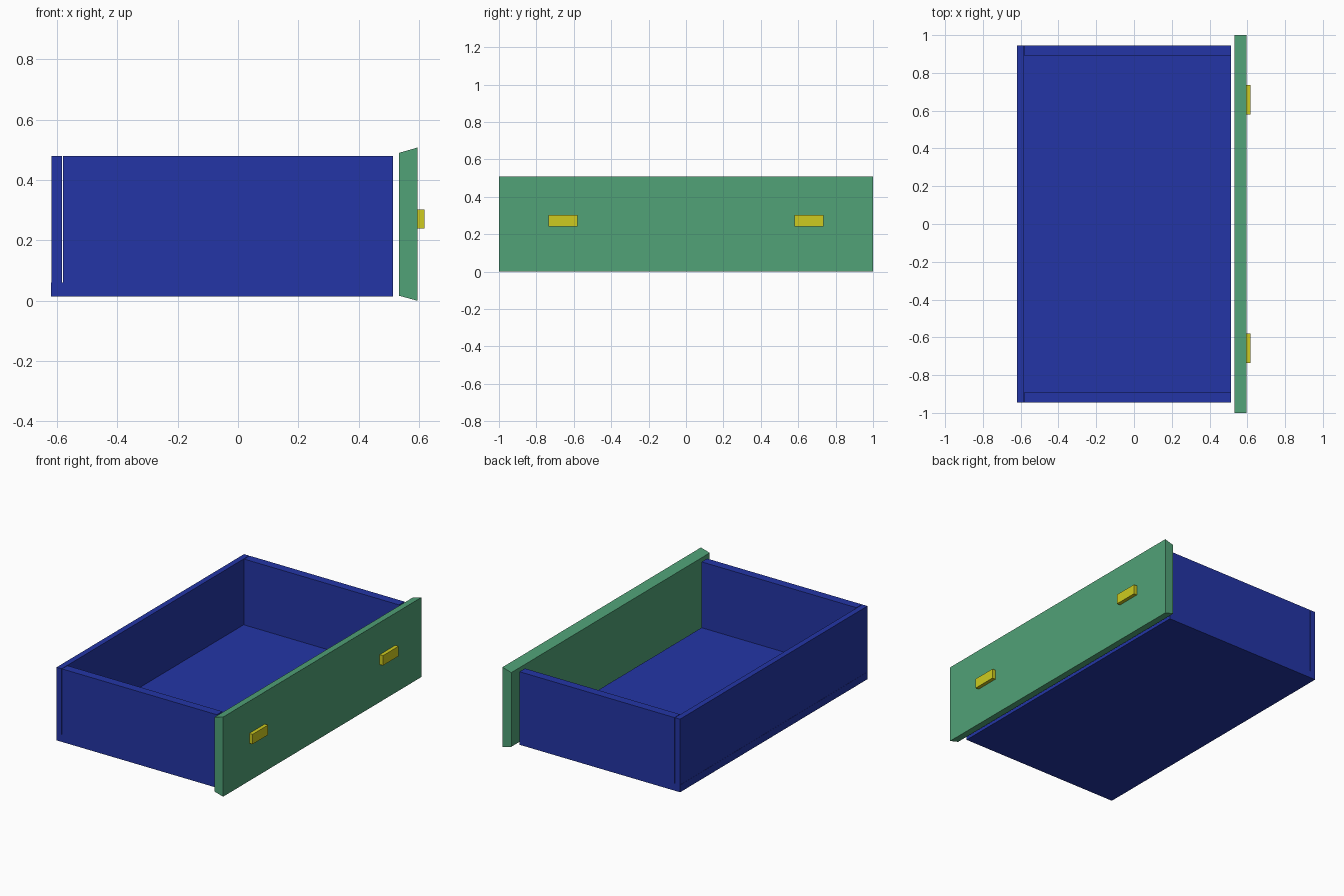
import bpy, bmesh

if "Cube" in bpy.data.objects:
    bpy.data.objects.remove(bpy.data.objects["Cube"])


def material(name, rgb):
    m = bpy.data.materials.new(name)
    m.diffuse_color = (*rgb, 1)
    m.use_nodes = True
    m.node_tree.nodes["Principled BSDF"].inputs["Base Color"].default_value = m.diffuse_color
    return m


blue = material("deep_blue", (0.017, 0.036, 0.38))
green = material("sea_green", (0.082, 0.36, 0.185))
yellow = material("yellow", (0.62, 0.60, 0.014))


def prism(name, profile, y0, y1, mat):
    """Extrude an x-z profile along y."""
    bm = bmesh.new()
    face = bm.faces.new([bm.verts.new((x, y0, z)) for x, z in profile])
    new = bmesh.ops.extrude_face_region(bm, geom=[face])["geom"]
    verts = [v for v in new if isinstance(v, bmesh.types.BMVert)]
    bmesh.ops.translate(bm, verts=verts, vec=(0, y1 - y0, 0))
    bmesh.ops.recalc_face_normals(bm, faces=bm.faces)
    me = bpy.data.meshes.new(name)
    bm.to_mesh(me)
    bm.free()
    me.materials.append(mat)
    ob = bpy.data.objects.new(name, me)
    bpy.context.collection.objects.link(ob)
    return ob


def box(name, x0, x1, y0, y1, z0, z1, mat):
    return prism(name, [(x0, z0), (x1, z0), (x1, z1), (x0, z1)], y0, y1, mat)


# Drawer tray: floor and back, open behind the front panel
box("drawer_floor", -0.62, 0.513, -0.945, 0.945, 0.014, 0.06, blue)
box("drawer_back", -0.619, -0.583, -0.945, 0.945, 0.06, 0.48, blue)

# Front panel, flared towards its outer face
prism("front_panel", [(0.533, 0.017), (0.595, 0.0), (0.595, 0.508), (0.533, 0.49)],
      -1.0, 1.0, green)

# Side walls and handles on both sides
for side, s in (("left", -1), ("right", 1)):
    ya, yb = sorted((0.89 * s, 0.945 * s))
    box(f"{side}_wall", -0.58, 0.513, ya, yb, 0.06, 0.48, blue)
    ya, yb = sorted((0.579 * s, 0.736 * s))
    box(f"{side}_handle", 0.595, 0.618, ya, yb, 0.24, 0.303, yellow)
